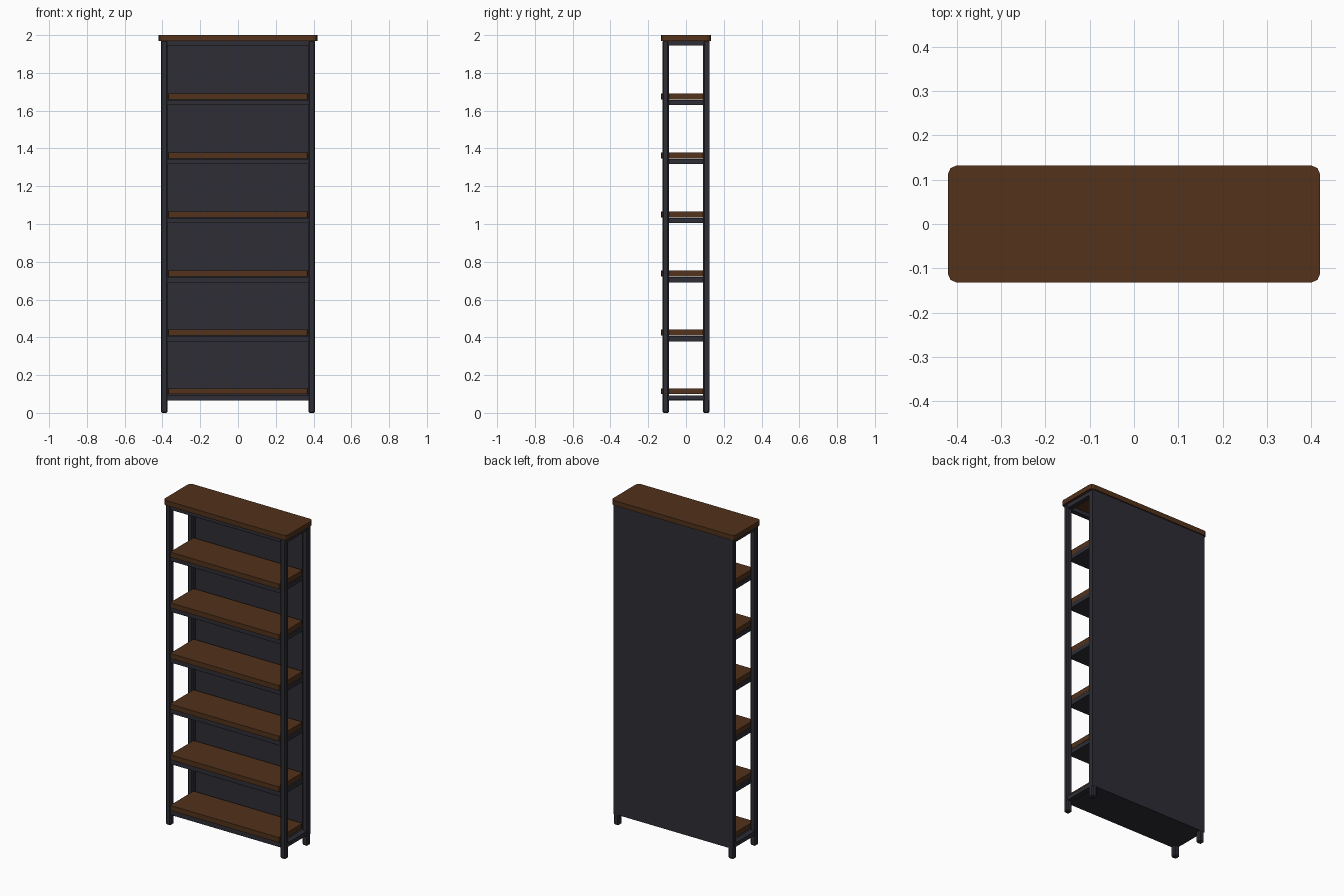
import bpy, bmesh

if "Cube" in bpy.data.objects:
    bpy.data.objects.remove(bpy.data.objects["Cube"])


def material(name, rgb):
    m = bpy.data.materials.new(name)
    m.diffuse_color = (*rgb, 1)
    m.use_nodes = True
    m.node_tree.nodes["Principled BSDF"].inputs["Base Color"].default_value = m.diffuse_color
    return m


WOOD = material("wood", (0.085, 0.032, 0.011))
METAL = material("dark_metal", (0.026, 0.026, 0.036))


def box(name, x, y, z, mat, bevel=0.0, corner=0.0):
    """Box from (min, max) ranges; corner rounds only the upright edges."""
    bm = bmesh.new()
    bmesh.ops.create_cube(bm, size=1)
    for v in bm.verts:
        for i, r in enumerate((x, y, z)):
            v.co[i] = r[0] if v.co[i] < 0 else r[1]
    if corner:
        upright = [e for e in bm.edges
                   if abs(e.verts[0].co.z - e.verts[1].co.z) > 1e-4]
        bmesh.ops.bevel(bm, geom=upright, offset=corner, segments=2,
                        profile=0.5, affect='EDGES')
    elif bevel:
        bmesh.ops.bevel(bm, geom=bm.edges[:], offset=bevel, segments=1,
                        profile=0.5, affect='EDGES')
    me = bpy.data.meshes.new(name)
    bm.to_mesh(me)
    bm.free()
    me.materials.append(mat)
    ob = bpy.data.objects.new(name, me)
    bpy.context.collection.objects.link(ob)
    return ob


def sided(a, b, s):
    return (a, b) if s > 0 else (-b, -a)


# Top board
box("top_board", (-0.42, 0.42), (-0.132, 0.132), (1.97, 2.0), WOOD, corner=0.02)

for sx, side in ((-1, "left"), (1, "right")):
    # Corner posts
    for sy, end in ((-1, "front"), (1, "back")):
        box(f"{end}_{side}_post", sided(0.373, 0.408, sx),
            sided(0.091, 0.124, sy), (0.0, 1.972), METAL, bevel=0.006)
    # Side rails at the top and bottom of the frame
    for z, level in ((0.067, "bottom"), (1.945, "top")):
        box(f"{level}_{side}_rail", sided(0.376, 0.405, sx),
            (-0.1, 0.1), (z, z + 0.026), METAL)

# Front and back rails under the top board
for sy, end in ((-1, "front"), (1, "back")):
    box(f"top_{end}_rail", (-0.38, 0.38), sided(0.094, 0.121, sy),
        (1.945, 1.971), METAL)

# Back panel, flush across the posts
box("back_panel", (-0.408, 0.408), (0.119, 0.125), (0.066, 1.971), METAL)

# Six shelves, each on a metal support tray
for i in range(6):
    top = 0.13 + 0.312 * i
    low = 0.066 + 0.3128 * i
    box(f"shelf_{i + 1}", (-0.371, 0.371), (-0.132, 0.098),
        (top - 0.031, top), WOOD, corner=0.01)
    box(f"shelf_support_{i + 1}", (-0.375, 0.375), (-0.121, 0.12),
        (low, low + 0.027), METAL)
